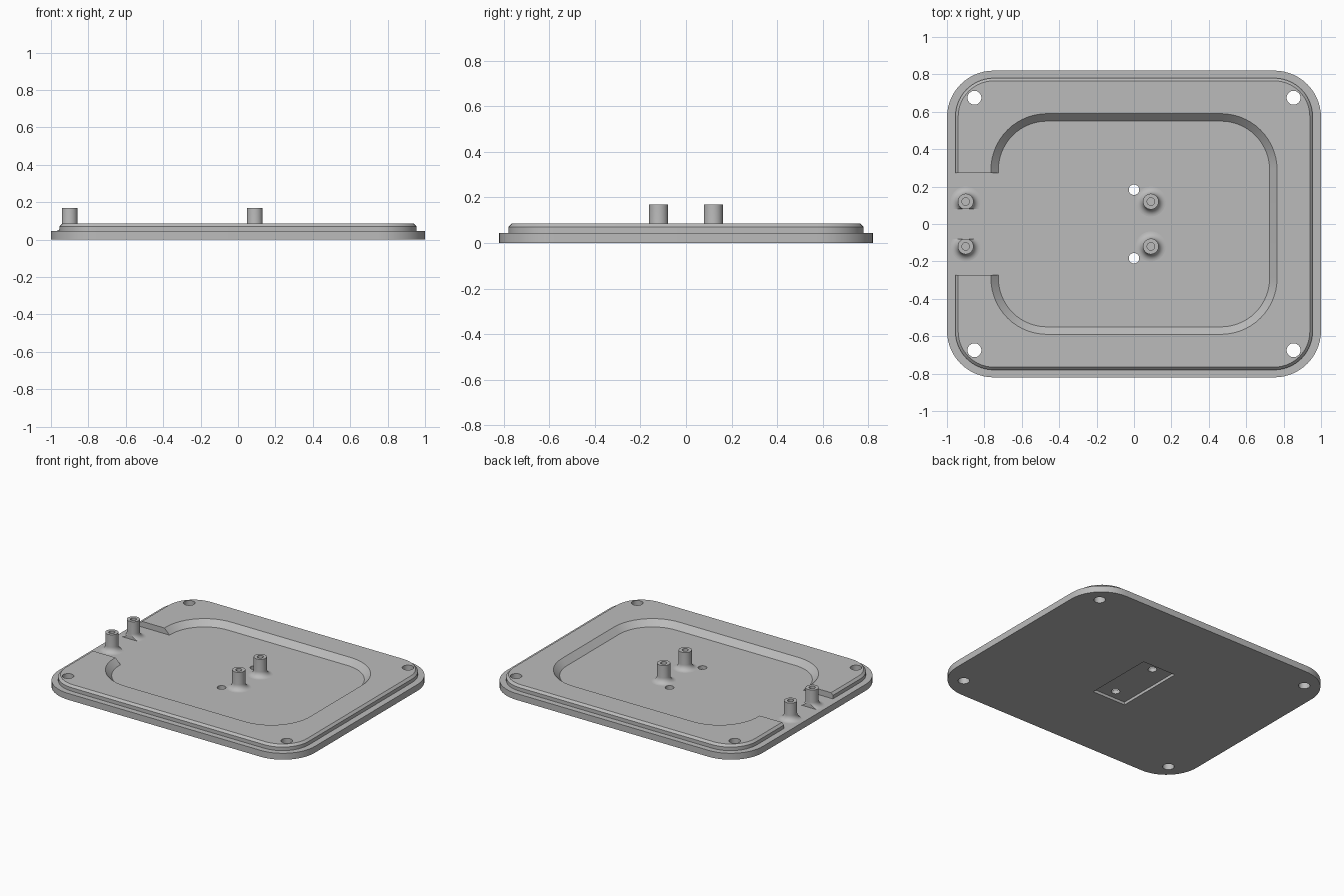
import bpy
import bmesh
from math import pi, sin, cos, radians

if "Cube" in bpy.data.objects:
    bpy.data.objects.remove(bpy.data.objects["Cube"], do_unlink=True)

grey = bpy.data.materials.new("plain grey")
grey.use_nodes = True
GREY = (0.5, 0.5, 0.5, 1)
grey.diffuse_color = GREY
grey.node_tree.nodes["Principled BSDF"].inputs["Base Color"].default_value = GREY

FLOOR = 0.045   # pocket floor and outer flange height
TOP = 0.085     # top of the raised rim


def loft(name, rings):
    """Skin a closed solid through rings that share a point count."""
    bm = bmesh.new()
    loops = [[bm.verts.new(p) for p in ring] for ring in rings]
    for a, b in zip(loops, loops[1:]):
        for i in range(len(a)):
            j = (i + 1) % len(a)
            bm.faces.new((a[i], a[j], b[j], b[i]))
    bm.faces.new(loops[0][::-1])
    bm.faces.new(loops[-1])
    bmesh.ops.recalc_face_normals(bm, faces=bm.faces)
    mesh = bpy.data.meshes.new(name)
    bm.to_mesh(mesh)
    bm.free()
    mesh.materials.append(grey)
    obj = bpy.data.objects.new(name, mesh)
    bpy.context.collection.objects.link(obj)
    return obj


def rounded(hx, hy, r, z, steps=14):
    """Rounded rectangle ring."""
    ring = []
    for k, (sx, sy) in enumerate([(1, 1), (-1, 1), (-1, -1), (1, -1)]):
        for i in range(steps + 1):
            a = (k + i / steps) * pi / 2
            ring.append((sx * (hx - r) + r * cos(a), sy * (hy - r) + r * sin(a), z))
    return ring


def circle(x, y, r, z, n=40):
    return [(x + r * cos(2 * pi * i / n), y + r * sin(2 * pi * i / n), z) for i in range(n)]


def cylinder(name, x, y, r, z0, z1):
    return loft(name, [circle(x, y, r, z0), circle(x, y, r, z1)])


def box(name, x0, x1, y0, y1, z0, z1):
    return loft(name, [[(x0, y0, z), (x1, y0, z), (x1, y1, z), (x0, y1, z)] for z in (z0, z1)])


def cut(obj, cutters):
    bpy.context.view_layer.objects.active = obj
    for c in cutters:
        c.hide_render = True
        mod = obj.modifiers.new("cut", "BOOLEAN")
        mod.operation = "DIFFERENCE"
        mod.solver = "EXACT"
        mod.object = c
        bpy.ops.object.modifier_apply(modifier=mod.name)


def smooth(obj):
    bpy.ops.object.select_all(action="DESELECT")
    obj.select_set(True)
    bpy.context.view_layer.objects.active = obj
    bpy.ops.object.shade_smooth_by_angle(angle=radians(25))


# Cover plate: flange, chamfered rim and sloped pocket in one skin
plate = loft("cover_plate", [
    rounded(1, 0.82, 0.25, 0),
    rounded(1, 0.82, 0.25, FLOOR),
    rounded(0.955, 0.78, 0.205, FLOOR),
    rounded(0.955, 0.78, 0.205, 0.07),
    rounded(0.94, 0.765, 0.19, TOP),
    rounded(0.765, 0.59, 0.3, TOP),
    rounded(0.725, 0.55, 0.26, FLOOR),
])

# Side opening, underside recess, screw holes and cable holes
opening = box("opening_cutter", -1.1, -0.6, -0.273, 0.273, FLOOR, 0.3)
recess = box("recess_cutter", -0.13, 0.13, -0.25, 0.25, -0.1, 0.02)
screw_holes = [cylinder("screw_hole_cutter", sx * 0.853, sy * 0.675, 0.037, -0.1, 0.3)
               for sx in (-1, 1) for sy in (-1, 1)]
cable_holes = [cylinder("cable_hole_cutter", 0, sy * 0.183, 0.028, -0.1, 0.3) for sy in (-1, 1)]
cut(plate, [opening, recess] + screw_holes + cable_holes)
smooth(plate)

# Standoffs: filleted foot, straight post, blind bore
slot = box("slot_cutter", -1.1, -0.7, -0.08, 0.08, 0, 0.3)
R, FILLET = 0.042, 0.038
for x, place in ((-0.9, "edge"), (0.09, "centre")):
    for y, side in ((-0.12, "front"), (0.12, "back")):
        rings = []
        for i in range(9):
            a = i / 8 * pi / 2
            rings.append(circle(x, y, R + FILLET * (1 - sin(a)), FLOOR + FILLET * (1 - cos(a))))
        rings += [circle(x, y, R, 0.17), circle(x, y, 0.02, 0.17), circle(x, y, 0.02, 0.09)]
        post = loft(f"{place}_standoff_{side}", rings)
        cut(post, [slot] if place == "edge" else cable_holes)
        smooth(post)

for c in [opening, recess, slot] + screw_holes + cable_holes:
    bpy.data.objects.remove(c, do_unlink=True)
